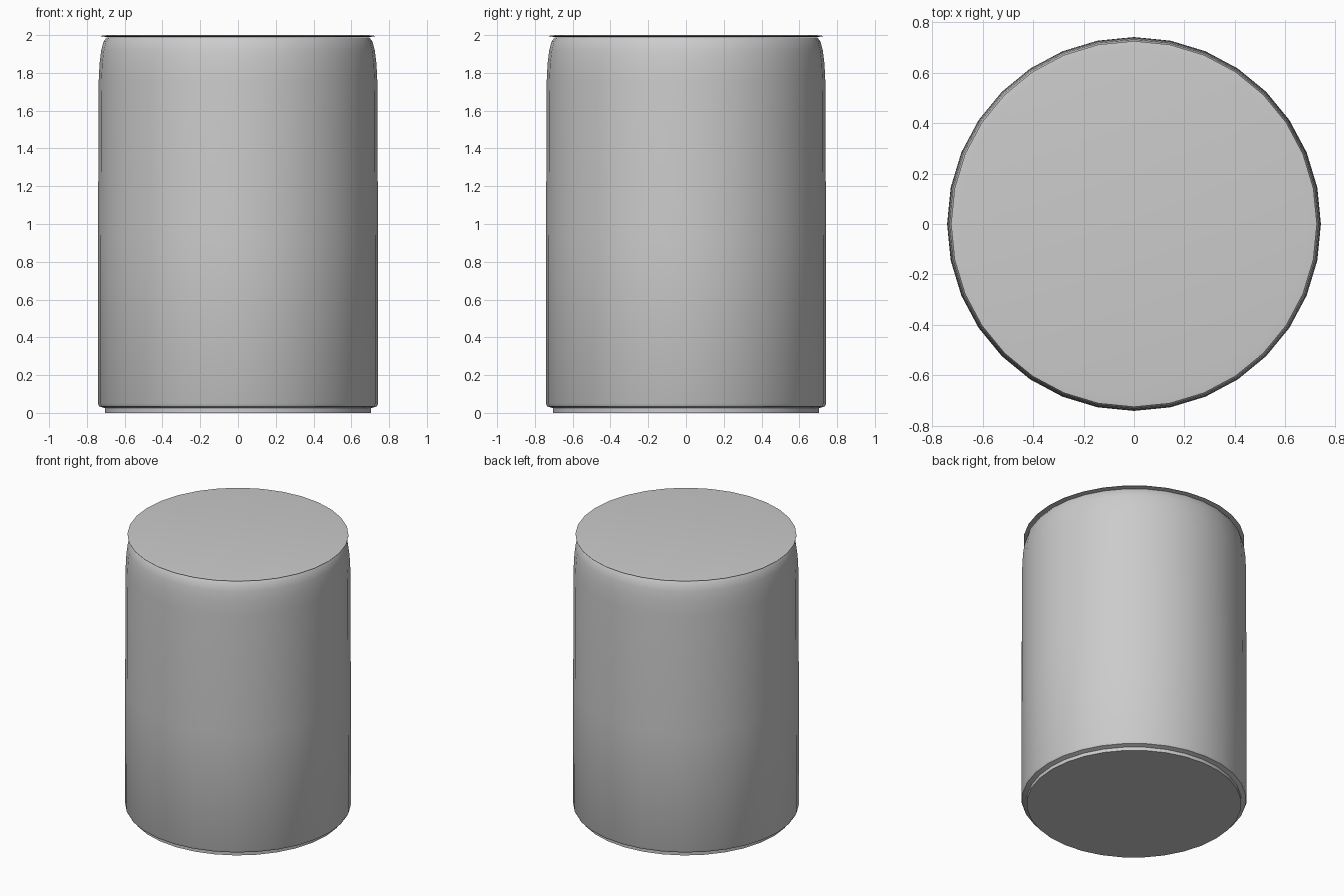
import bpy, bmesh, math

if "Cube" in bpy.data.objects:
    bpy.data.objects.remove(bpy.data.objects["Cube"])

SIDES = 32


def lathe(name, profile):
    """Revolve (radius, z) points around z and close both ends with flat discs."""
    bm = bmesh.new()
    rings = []
    for r, z in profile:
        rings.append([bm.verts.new((r * math.cos(2 * math.pi * i / SIDES),
                                    r * math.sin(2 * math.pi * i / SIDES), z))
                      for i in range(SIDES)])
    for a, b in zip(rings, rings[1:]):
        for i in range(SIDES):
            j = (i + 1) % SIDES
            bm.faces.new((a[i], a[j], b[j], b[i]))
    bm.faces.new(rings[0][::-1])
    bm.faces.new(rings[-1])
    bmesh.ops.recalc_face_normals(bm, faces=bm.faces)
    mesh = bpy.data.meshes.new(name)
    bm.to_mesh(mesh)
    bm.free()
    obj = bpy.data.objects.new(name, mesh)
    bpy.context.collection.objects.link(obj)
    bpy.ops.object.select_all(action='DESELECT')
    obj.select_set(True)
    bpy.context.view_layer.objects.active = obj
    bpy.ops.object.shade_smooth_by_angle(angle=math.radians(40))
    return obj


# Body: recessed foot, straight wall, rounded shoulder
lathe("can_body", [(0.705, 0.0), (0.705, 0.025), (0.735, 0.035), (0.742, 0.05),
                   (0.741, 0.9), (0.738, 1.75), (0.733, 1.85), (0.724, 1.92),
                   (0.712, 1.965), (0.695, 1.988)])

# Thin lid overhanging the shoulder, with a sloped edge
lathe("lid", [(0.69, 1.989), (0.726, 1.994), (0.726, 1.996), (0.69, 2.0)])
